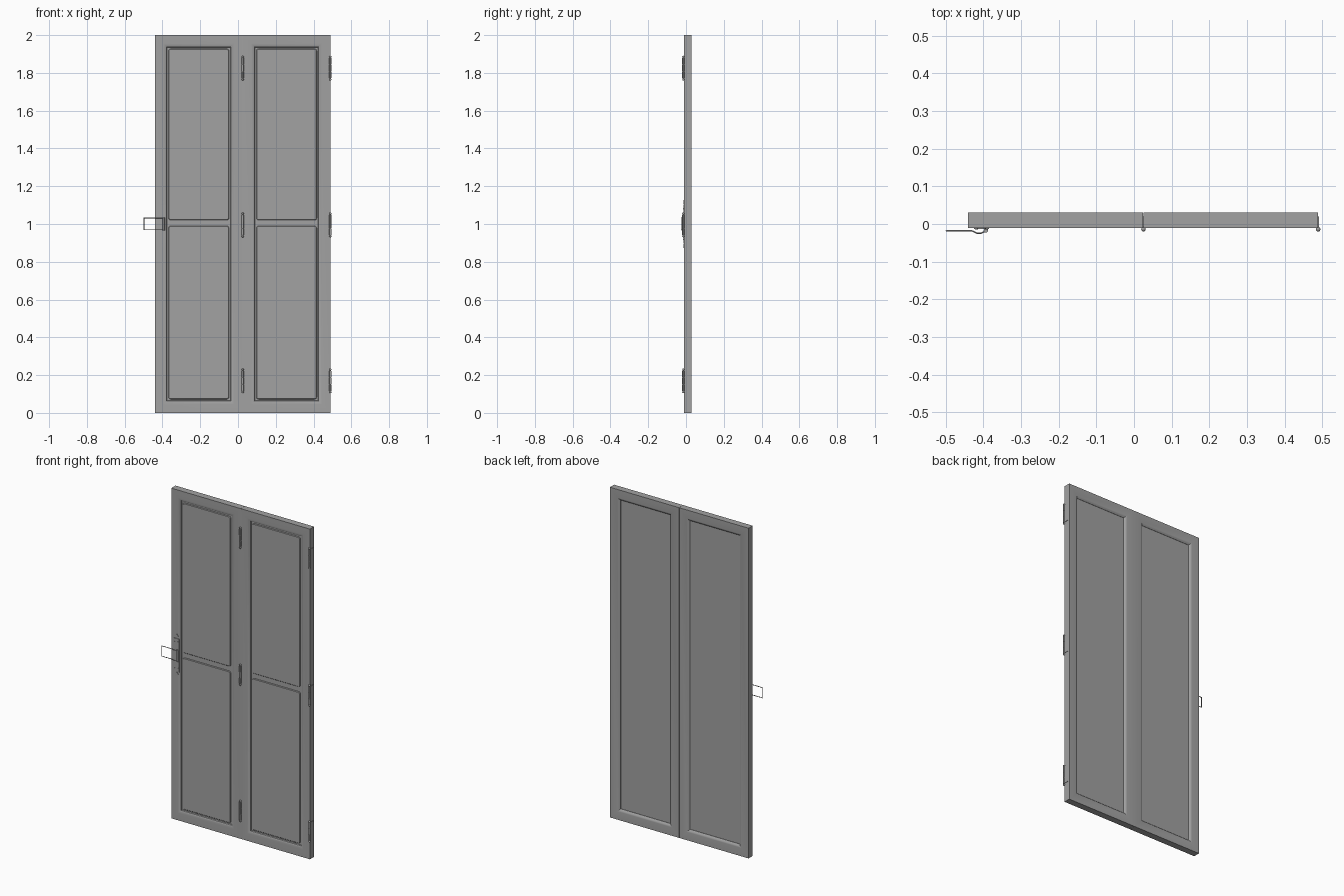
import bpy, bmesh, math
from mathutils import Matrix, Vector

if "Cube" in bpy.data.objects:
    bpy.data.objects.remove(bpy.data.objects["Cube"], do_unlink=True)


def material(name, value):
    m = bpy.data.materials.new(name)
    m.use_nodes = True
    colour = (value, value, value, 1)
    m.diffuse_color = colour
    m.node_tree.nodes["Principled BSDF"].inputs["Base Color"].default_value = colour
    return m


GREY = material("door grey", 0.36)


def finish(name, bm):
    bmesh.ops.recalc_face_normals(bm, faces=bm.faces)
    me = bpy.data.meshes.new(name)
    bm.to_mesh(me)
    bm.free()
    ob = bpy.data.objects.new(name, me)
    bpy.context.collection.objects.link(ob)
    me.materials.append(GREY)
    bpy.ops.object.select_all(action="DESELECT")
    ob.select_set(True)
    bpy.context.view_layer.objects.active = ob
    bpy.ops.object.shade_smooth_by_angle(angle=math.radians(30))
    return ob


def box(bm, x0, x1, y0, y1, z0, z1):
    size = Matrix.Diagonal((x1 - x0, y1 - y0, z1 - z0, 1))
    mid = Matrix.Translation(((x0 + x1) / 2, (y0 + y1) / 2, (z0 + z1) / 2))
    return bmesh.ops.create_cube(bm, size=1, matrix=mid @ size)["verts"]


def rod(bm, a, b, r, sides=12):
    a, b = Vector(a), Vector(b)
    turn = (b - a).to_track_quat("Z", "Y").to_matrix().to_4x4()
    bmesh.ops.create_cone(bm, cap_ends=True, segments=sides, radius1=r, radius2=r,
                          depth=(b - a).length,
                          matrix=Matrix.Translation((a + b) / 2) @ turn)


# Mitred frame: one moulding section carried round the four corners
SECTION = [(0, -0.01), (0.045, -0.01), (0.055, -0.008), (0.062, -0.004), (0.065, 0.002),
           (0.065, 0.019), (0.058, 0.026), (0.05, 0.03), (0, 0.03)]


def frame(name, x0, x1):
    bm = bmesh.new()
    rings = [[bm.verts.new(p) for p in ((x0 + d, y, d), (x1 - d, y, d),
                                        (x1 - d, y, 2 - d), (x0 + d, y, 2 - d))]
             for d, y in SECTION]
    for i, ring in enumerate(rings):
        after = rings[(i + 1) % len(rings)]
        for k in range(4):
            n = (k + 1) % 4
            bm.faces.new((ring[k], ring[n], after[n], after[k]))
    finish(name, bm)


# Raised field with rounded corners and a soft edge
def field(name, x0, x1, z0, z1):
    bm = bmesh.new()
    layers = []
    for inset, y in ((0, 0.004), (0, -0.001), (0.003, -0.004)):
        r, loop = 0.012 - inset, []
        for k, (sx, sz) in enumerate(((1, 1), (-1, 1), (-1, -1), (1, -1))):
            cx = (x1 if sx > 0 else x0) - sx * 0.012
            cz = (z1 if sz > 0 else z0) - sz * 0.012
            for s in range(5):
                t = (k + s / 4) * math.pi / 2
                loop.append(bm.verts.new((cx + r * math.cos(t), y, cz + r * math.sin(t))))
        layers.append(loop)
    for low, high in zip(layers, layers[1:]):
        for i in range(len(low)):
            j = (i + 1) % len(low)
            bm.faces.new((low[i], low[j], high[j], high[i]))
    bm.faces.new(layers[0])
    bm.faces.new(layers[-1])
    finish(name, bm)


for side, x0, x1 in (("right", -0.44, 0.024), ("left", 0.025, 0.489)):
    frame(side + "_leaf_frame", x0, x1)
    bm = bmesh.new()
    box(bm, x0 + 0.06, x1 - 0.06, 0.002, 0.018, 0.06, 1.94)
    finish(side + "_leaf_panel", bm)
    for level, z0, z1 in (("lower", 0.072, 0.99), ("upper", 1.02, 1.928)):
        field(f"{side}_{level}_field", x0 + 0.072, x1 - 0.072, z0, z1)

# Hinges: three knuckles and two ball ends on a pin, with a thin leaf behind
for side, x in (("middle", 0.025), ("outer", 0.489)):
    for level, z in (("bottom", 0.17), ("centre", 0.995), ("top", 1.825)):
        bm = bmesh.new()
        rod(bm, (x, -0.014, z - 0.058), (x, -0.014, z + 0.058), 0.004)
        for k in (-1, 0, 1):
            rod(bm, (x, -0.014, z + k * 0.036 - 0.017), (x, -0.014, z + k * 0.036 + 0.017), 0.006)
        for s in (-1, 1):
            bmesh.ops.create_uvsphere(bm, u_segments=12, v_segments=8, radius=0.006,
                                      matrix=Matrix.Translation((x, -0.014, z + s * 0.06)))
        box(bm, x - 0.002, x + 0.002, -0.012, 0.02, z - 0.053, z + 0.053)
        finish(f"{side}_{level}_hinge", bm)

# Lock plate with screws and a small boss
bm = bmesh.new()
box(bm, -0.425, -0.385, -0.013, -0.008, 0.9, 1.1)
for z in (0.885, 1.115):
    rod(bm, (-0.405, -0.013, z), (-0.405, -0.008, z), 0.012)
for x in (-0.418, -0.392):
    for z in (0.92, 1.08):
        rod(bm, (x, -0.015, z), (x, -0.012, z), 0.004)
rod(bm, (-0.393, -0.017, 0.965), (-0.393, -0.017, 1.035), 0.006)
finish("lock_plate", bm)

# Thin looped handle reaching past the door edge, bowed out near the plate
bm = bmesh.new()
bow = [(-0.498, -0.018), (-0.43, -0.018), (-0.418, -0.024), (-0.405, -0.024), (-0.393, -0.018)]
for z in (0.97, 1.032):
    for (xa, ya), (xb, yb) in zip(bow, bow[1:]):
        rod(bm, (xa, ya, z), (xb, yb, z), 0.002, 8)
rod(bm, (-0.498, -0.018, 0.968), (-0.498, -0.018, 1.034), 0.002, 8)
finish("handle_loop", bm)
